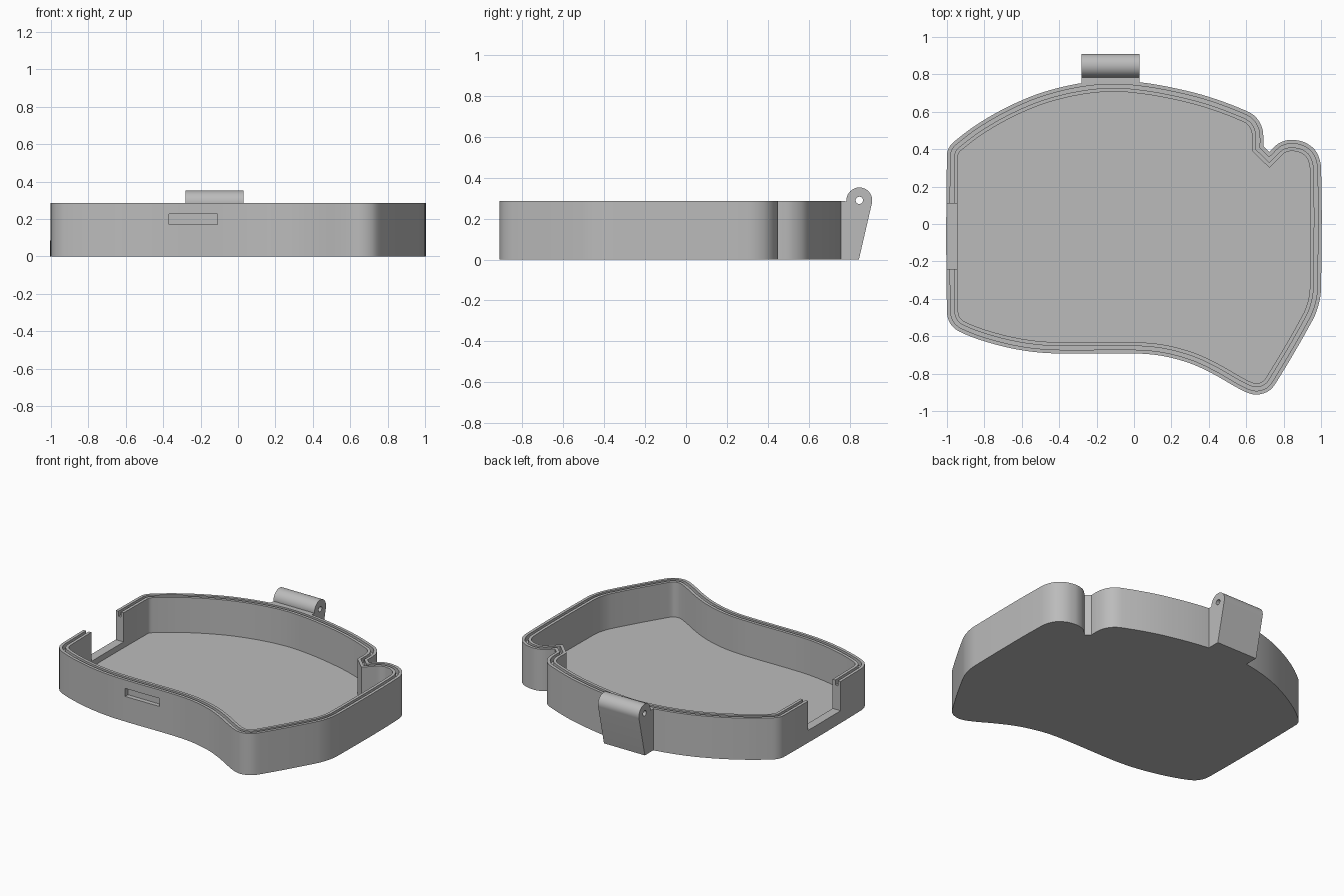
import bpy
import bmesh
from math import sin, cos, radians
from mathutils import Vector

if "Cube" in bpy.data.objects:
    bpy.data.objects.remove(bpy.data.objects["Cube"])

HEIGHT, SILL, FLOOR = 0.285, 0.085, 0.045

grey = bpy.data.materials.new("plain grey")
grey.use_nodes = True
grey.diffuse_color = (0.5, 0.5, 0.5, 1)
grey.node_tree.nodes["Principled BSDF"].inputs["Base Color"].default_value = (0.5, 0.5, 0.5, 1)


def make_object(name, bm):
    bmesh.ops.recalc_face_normals(bm, faces=bm.faces)
    mesh = bpy.data.meshes.new(name)
    bm.to_mesh(mesh)
    bm.free()
    mesh.materials.append(grey)
    obj = bpy.data.objects.new(name, mesh)
    bpy.context.collection.objects.link(obj)
    return obj


def loft(name, rings):
    """Skin a stack of equal rings and cap both ends."""
    bm = bmesh.new()
    loops = [[bm.verts.new(p) for p in ring] for ring in rings]
    n = len(loops[0])
    for a, b in zip(loops, loops[1:]):
        for i in range(n):
            j = (i + 1) % n
            bm.faces.new((a[i], a[j], b[j], b[i]))
    bm.faces.new(loops[0])
    bm.faces.new(loops[-1])
    return make_object(name, bm)


def box(name, x0, x1, y0, y1, z0, z1):
    return loft(name, [[(x0, y0, z), (x1, y0, z), (x1, y1, z), (x0, y1, z)] for z in (z0, z1)])


def along_x(name, x0, x1, profile):
    return loft(name, [[(x, y, z) for y, z in profile] for x in (x0, x1)])


def circle(y, z, r, start, end, steps):
    angles = [radians(start + (end - start) * i / steps) for i in range(steps + 1)]
    return [(y + r * cos(a), z + r * sin(a)) for a in angles]


def activate(obj):
    bpy.ops.object.select_all(action='DESELECT')
    bpy.context.view_layer.objects.active = obj
    obj.select_set(True)


def cut(obj, cutter):
    mod = obj.modifiers.new("cut", 'BOOLEAN')
    mod.operation, mod.solver, mod.object = 'DIFFERENCE', 'EXACT', cutter
    activate(obj)
    bpy.ops.object.modifier_apply(modifier=mod.name)
    bpy.data.objects.remove(cutter)


def smooth_path(points, steps=5):
    """Open curve through the points, tangent to its longer chords."""
    pts = [Vector(p) for p in points]
    last = len(pts) - 1
    tangents = [(pts[min(i + 1, last)] - pts[max(i - 1, 0)]).normalized() for i in range(last + 1)]
    out = []
    for i in range(last):
        chord = (pts[i + 1] - pts[i]).length
        for s in range(steps):
            t = s / steps
            out.append(pts[i] * (2 * t**3 - 3 * t**2 + 1) + pts[i + 1] * (3 * t**2 - 2 * t**3)
                       + tangents[i] * chord * (t**3 - 2 * t**2 + t)
                       + tangents[i + 1] * chord * (t**3 - t**2))
    return out


def inset(path, d):
    """Mitred offset towards the inside of a clockwise loop."""
    out = []
    for i, p in enumerate(path):
        a = (p - path[i - 1]).normalized()
        b = (path[(i + 1) % len(path)] - p).normalized()
        na, nb = Vector((a.y, -a.x)), Vector((b.y, -b.x))
        out.append(p + (na + nb) * d / (1 + na.dot(nb)))
    return out


# Outline, clockwise from the valley at the back left corner
valley, kink = (0.723, 0.385), (0.692, 0.415)
sweep = [
    valley, (0.765, 0.425), (0.80, 0.443), (0.85, 0.45), (0.92, 0.433), (0.975, 0.385), (1, 0.30),
    (1, -0.34), (0.99, -0.42), (0.957, -0.51),
    (0.765, -0.84), (0.72, -0.893), (0.65, -0.912), (0.58, -0.89),
    (0.42, -0.80), (0.30, -0.745), (0.15, -0.705), (0, -0.692),
    (-0.42, -0.692), (-0.60, -0.675), (-0.78, -0.633),
    (-0.93, -0.577), (-0.98, -0.535), (-1, -0.47),
    (-1, 0.37), (-0.985, 0.415), (-0.95, 0.45), (-0.84, 0.532), (-0.68, 0.624),
    (-0.50, 0.70), (-0.30, 0.75), (-0.12, 0.768), (0.03, 0.758), (0.20, 0.73), (0.40, 0.68),
    (0.60, 0.605), (0.65, 0.573), (0.683, 0.52), (0.692, 0.465), kink,
]
outline = smooth_path(sweep) + [Vector(kink)]

# Tray: outer wall, grooved rim, inner wall and floor
section = [(0, 0), (0, HEIGHT), (0.02, HEIGHT), (0.02, 0.25), (0.04, 0.25),
           (0.04, HEIGHT), (0.06, HEIGHT), (0.06, FLOOR)]
tray = loft("tray", [[(p.x, p.y, z) for p in inset(outline, d)] for d, z in section])

# Side opening and shallow front slot
cut(tray, box("opening_cutter", -1.1, -0.9, -0.24, 0.11, SILL, 0.4))
cut(tray, box("slot_cutter", -0.37, -0.11, -0.8, -0.662, 0.172, 0.227))

# Hinge bracket with a bored barrel
barrel_y, barrel_z, barrel_r = 0.847, 0.289, 0.063
bracket = [(0.747, 0), (0.845, 0)] + circle(barrel_y, barrel_z, barrel_r, -12, 184, 28) + [(0.747, HEIGHT)]
hinge = along_x("hinge_bracket", -0.28, 0.03, bracket)
cut(hinge, along_x("pin_cutter", -0.4, 0.2, circle(barrel_y, barrel_z, 0.018, 0, 345, 23)))

for part in (tray, hinge):
    activate(part)
    bpy.ops.object.shade_smooth_by_angle(angle=radians(30))
